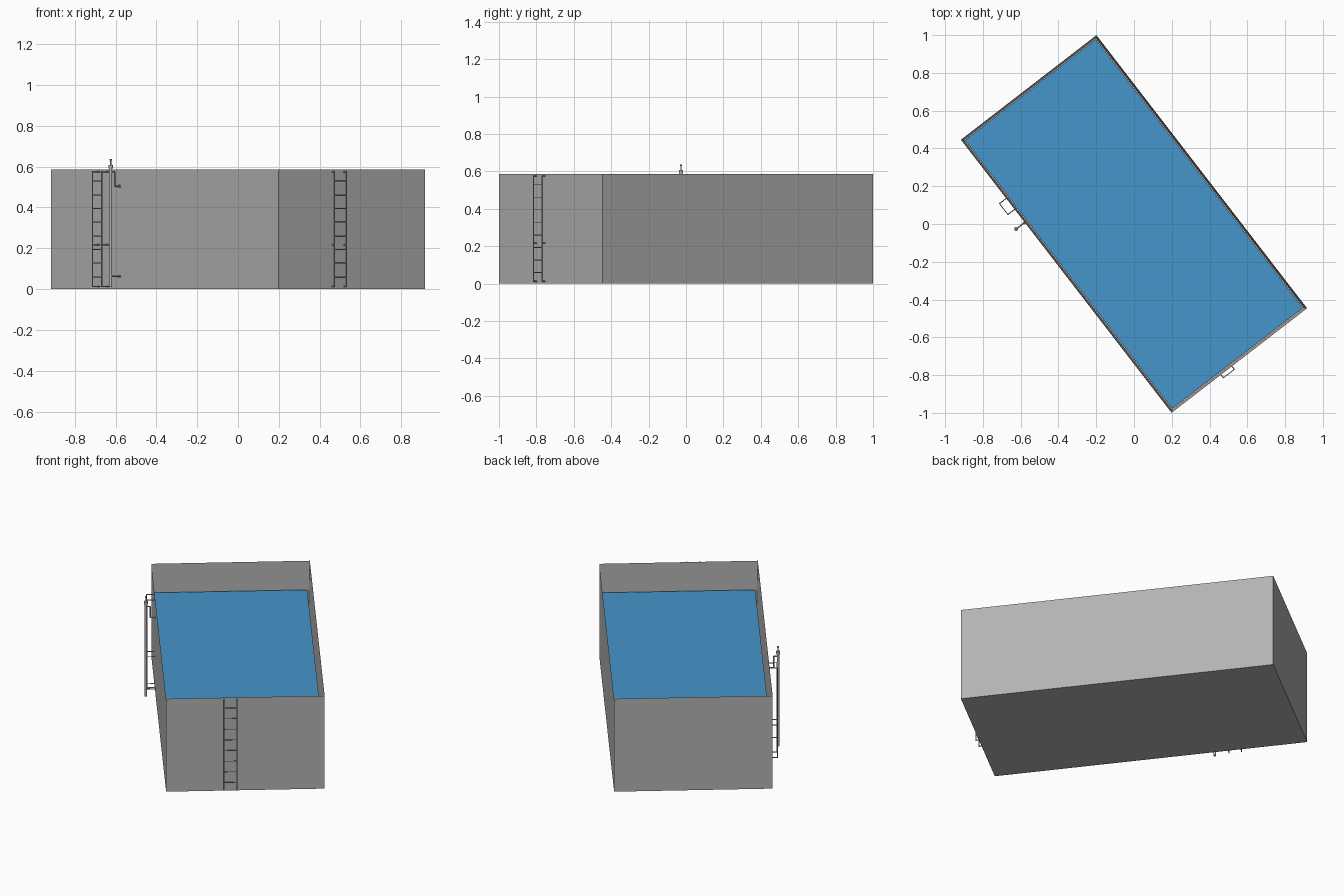
import bpy, bmesh, math
from mathutils import Matrix, Vector

if "Cube" in bpy.data.objects:
    bpy.data.objects.remove(bpy.data.objects["Cube"])

TURN = Matrix.Rotation(math.radians(-52.35), 4, 'Z')   # tank stands turned on the grid
L, W, H, T = 1.826, 0.906, 0.585, 0.016                # length, width, height, wall
WATER_Z = 0.41


def material(name, rgb):
    m = bpy.data.materials.new(name)
    m.diffuse_color = (*rgb, 1)
    m.use_nodes = True
    m.node_tree.nodes["Principled BSDF"].inputs["Base Color"].default_value = m.diffuse_color
    return m


GRAY = material("steel_gray", (0.45, 0.45, 0.455))
BLUE = material("water_blue", (0.06, 0.30, 0.60))


def add_object(name, bm, mat):
    bmesh.ops.recalc_face_normals(bm, faces=bm.faces)
    me = bpy.data.meshes.new(name)
    bm.to_mesh(me)
    bm.free()
    me.materials.append(mat)
    ob = bpy.data.objects.new(name, me)
    ob.matrix_world = TURN
    bpy.context.collection.objects.link(ob)
    return ob


def box(bm, lo, hi):
    lo, hi = Vector(lo), Vector(hi)
    m = Matrix.Translation((lo + hi) / 2) @ Matrix.Diagonal((*(hi - lo), 1))
    bmesh.ops.create_cube(bm, size=1, matrix=m)


def rod(bm, a, b, r, sides=8):
    a, b = Vector(a), Vector(b)
    d = b - a
    m = Matrix.Translation((a + b) / 2) @ d.to_track_quat('Z', 'Y').to_matrix().to_4x4()
    bmesh.ops.create_cone(bm, cap_ends=True, segments=sides, radius1=r, radius2=r,
                          depth=d.length, matrix=m)


# Tank: a box whose top is inset for the rim and pushed down to the floor
bm = bmesh.new()
box(bm, (-L / 2, -W / 2, 0), (L / 2, W / 2, H))
top = max(bm.faces, key=lambda f: f.calc_center_median().z)
bmesh.ops.inset_region(bm, faces=[top], thickness=T)
for v in top.verts:
    v.co.z = T
add_object("tank", bm, GRAY)

# Water surface
bm = bmesh.new()
bmesh.ops.create_grid(bm, x_segments=1, y_segments=1, size=0.5,
                      matrix=Matrix.Translation((0, 0, WATER_Z))
                      @ Matrix.Diagonal((L - 2 * T, W - 2 * T, 1, 1)))
add_object("water", bm, BLUE)


def ladder(name, foot, along, out, gap, width=0.073, r=0.0028):
    """foot: middle of the ladder on the wall; along: wall direction; out: away from wall."""
    bm = bmesh.new()
    foot, along, out = Vector(foot), Vector(along), Vector(out)
    up = Vector((0, 0, 1))
    for s in (-1, 1):
        wall = foot + along * (s * width / 2)
        rail = wall + out * gap
        rod(bm, rail + up * 0.01, rail + up * 0.578, r)
        for z in (0.013, 0.217, 0.575):                # wall brackets
            rod(bm, wall + up * z, rail + up * z, r)
    for i in range(8):                                 # rungs
        c = foot + out * gap + up * (0.06 + i * 0.067)
        rod(bm, c - along * (width / 2), c + along * (width / 2), r * 0.8)
    add_object(name, bm, GRAY)


ladder("side_ladder", (-0.484, -W / 2, 0), (1, 0, 0), (0, -1, 0), 0.045)
ladder("end_ladder", (L / 2, -0.086, 0), (0, 1, 0), (1, 0, 0), 0.021)

# Level gauge pipe with a collar and a capped stem
PX, PY = -0.36, -0.51
bm = bmesh.new()
rod(bm, (PX, PY, 0.01), (PX, PY, 0.60), 0.0075, 12)
rod(bm, (PX, PY, 0.59), (PX, PY, 0.608), 0.011, 12)
rod(bm, (PX, PY, 0.608), (PX, PY, 0.636), 0.003)
rod(bm, (PX, PY, 0.63), (PX, PY, 0.638), 0.006)
add_object("gauge_pipe", bm, GRAY)

# Arms joining the gauge pipe to the wall
bm = bmesh.new()
path = [(PX, PY, 0.575), (PX, -0.485, 0.575), (PX, -0.485, 0.505), (PX, -W / 2, 0.505)]
for a, b in zip(path, path[1:]):
    rod(bm, a, b, 0.0035)
rod(bm, (PX, PY, 0.063), (PX, -W / 2, 0.063), 0.0035)
for z in (0.063, 0.505):                               # wall flanges
    rod(bm, (PX, -W / 2 - 0.008, z), (PX, -W / 2, z), 0.007)
add_object("gauge_arms", bm, GRAY)
